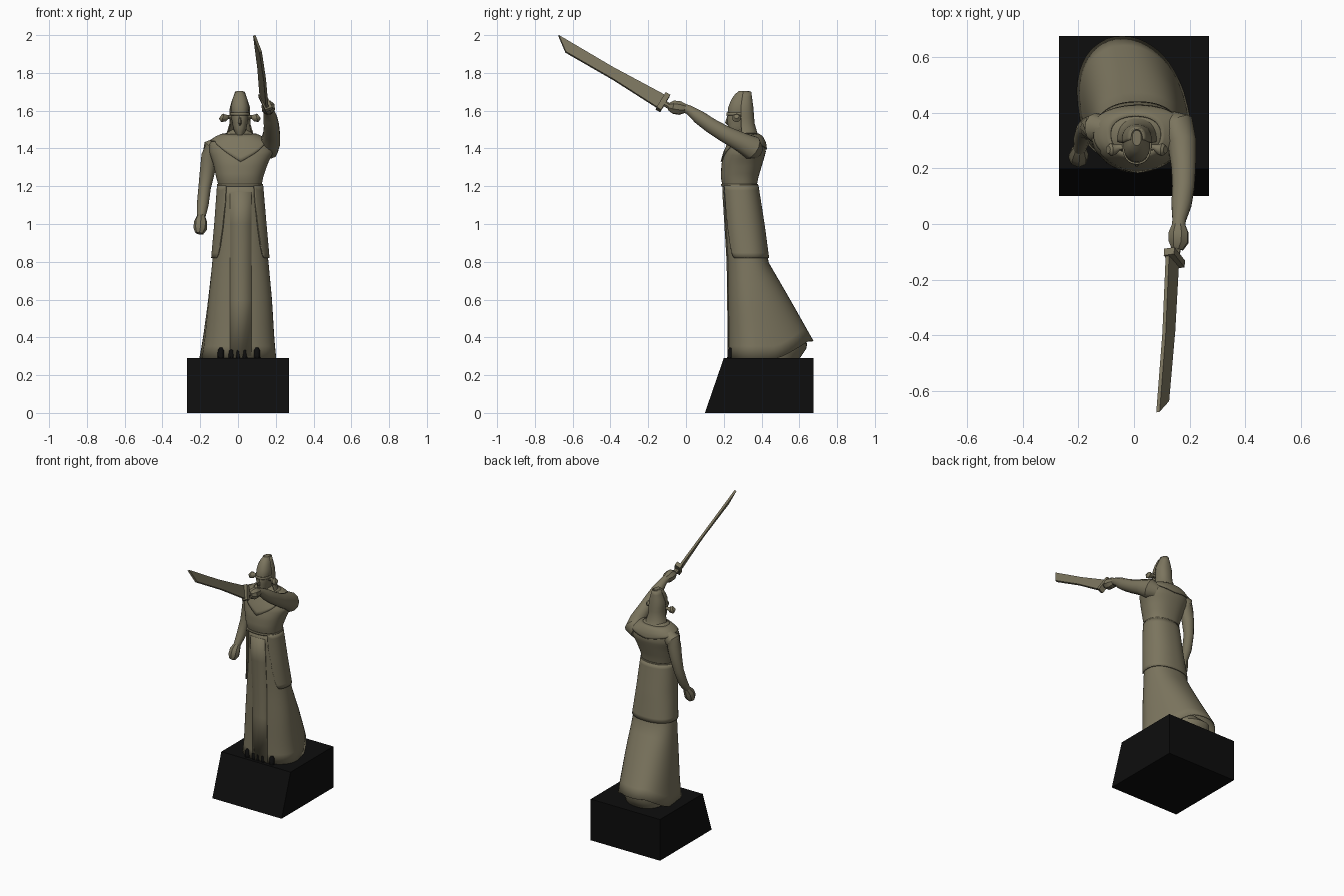
import bpy, bmesh, math
from mathutils import Vector

if "Cube" in bpy.data.objects:
    bpy.data.objects.remove(bpy.data.objects["Cube"])

def material(name, rgb):
    m = bpy.data.materials.new(name)
    m.diffuse_color = (*rgb, 1)
    m.use_nodes = True
    m.node_tree.nodes["Principled BSDF"].inputs["Base Color"].default_value = m.diffuse_color
    return m

STONE = material("olive stone", (0.2, 0.178, 0.113))
BLACK = material("black plinth", (0.004, 0.004, 0.004))

def finish(name, bm, mat=STONE, thick=0, smooth=35):
    bmesh.ops.recalc_face_normals(bm, faces=bm.faces)
    me = bpy.data.meshes.new(name)
    bm.to_mesh(me)
    bm.free()
    ob = bpy.data.objects.new(name, me)
    bpy.context.collection.objects.link(ob)
    me.materials.append(mat)
    if thick:
        s = ob.modifiers.new("thickness", 'SOLIDIFY')
        s.thickness, s.offset = thick, 0
    bpy.ops.object.select_all(action='DESELECT')
    ob.select_set(True)
    bpy.context.view_layer.objects.active = ob
    if smooth:
        bpy.ops.object.shade_smooth_by_angle(angle=math.radians(smooth))
    return ob

def skin(bm, rings, closed=True, caps=True):
    """Join rows of points into a surface."""
    vs = [[bm.verts.new(p) for p in r] for r in rings]
    n = len(vs[0])
    for a, b in zip(vs, vs[1:]):
        for i in range(n if closed else n - 1):
            j = (i + 1) % n
            bm.faces.new((a[i], a[j], b[j], b[i]))
    if caps:
        bm.faces.new(vs[0])
        bm.faces.new(vs[-1])

def surf(secs, a, z, off=0):
    """Point on a body; sections are (z, x0, x1, y0, ymid, y1, shear), angle 0 is the front."""
    lo, hi = secs[0], secs[-1]
    for s, t in zip(secs, secs[1:]):
        if s[0] <= z <= t[0]:
            lo, hi = s, t
            break
    f = min(1, max(0, (z - lo[0]) / (hi[0] - lo[0])))
    _, x0, x1, y0, ym, y1, sh = [p + (q - p) * f for p, q in zip(lo, hi)]
    s, c = math.sin(a), math.cos(a)
    e = 0.88
    s = math.copysign(abs(s) ** e, s)
    c = math.copysign(abs(c) ** e, c)
    y = ym - c * ((ym - y0 if c > 0 else y1 - ym) + off)
    return (x0 + x1) / 2 + s * ((x1 - x0) / 2 + off) + sh * max(0, -c), y, z

def shell(name, secs, zlo, zhi, off=0, a0=0, a1=2 * math.pi, n=48, rows=14, caps=False, thick=0):
    closed = a1 - a0 > 6.28
    bm = bmesh.new()
    angs = [a0 + (a1 - a0) * i / (n if closed else n - 1) for i in range(n)]
    rings = []
    for k in range(rows + 1):
        t = k / rows
        rings.append([surf(secs, a, zlo(a) + (zhi(a) - zlo(a)) * t, off) for a in angs])
    skin(bm, rings, closed, caps)
    return finish(name, bm, thick=thick)

def tube(name, pts, n=12, mat=STONE):
    """Limb through (x, y, z, radius) points."""
    bm = bmesh.new()
    P = [Vector(p[:3]) for p in pts]
    rings = []
    for i, p in enumerate(P):
        d = (P[min(i + 1, len(P) - 1)] - P[max(i - 1, 0)]).normalized()
        u = d.cross(Vector((0.3, 0.5, 1)) if abs(d.z) < .8 else Vector((0, 1, 0))).normalized()
        v = d.cross(u)
        r = pts[i][3]
        rings.append([p + r * (u * math.cos(2 * math.pi * k / n) + v * math.sin(2 * math.pi * k / n)) for k in range(n)])
    skin(bm, rings)
    return finish(name, bm, mat)

def const(z):
    return lambda a: z

# Plinth with sloping front
bm = bmesh.new()
skin(bm, [[(x, .1, 0), (x, .675, 0), (x, .675, .29), (x, .2, .29)] for x in (-.27, .27)])
finish("plinth", bm, BLACK, smooth=0)

# Long skirt, swept to the back
SKIRT = [(.285, -.19, .2, .225, .37, .71, -.06), (.38, -.175, .19, .225, .37, .672, -.05),
         (.6, -.153, .177, .223, .345, .548, -.02), (.8, -.133, .158, .22, .33, .432, 0),
         (1.0, -.115, .14, .208, .30, .405, 0), (1.21, -.1, .122, .195, .285, .372, 0)]
hem = lambda a: .288 + .092 * min(1, max(0, (-math.cos(a) - .3) / .6))
shell("skirt", SKIRT, hem, const(1.21), thick=.006)
UNDER = [(.285, -.15, .17, .24, .37, .6, -.05), (.36, -.15, .165, .24, .37, .65, -.05),
         (.45, -.12, .14, .24, .36, .55, -.03)]
shell("underskirt", UNDER, const(.285), const(.45), rows=6, caps=True)

# Overskirt open at the front with rounded corners
def over_hem(a):
    d = abs(a if a < math.pi else 2 * math.pi - a)
    return .82 + .3 * max(0, 1 - (d - .62) / .4) ** 3
shell("overskirt", SKIRT, over_hem, const(1.205), .007, .62, 2 * math.pi - .62, n=64, thick=.008)

# Front panel hanging between the overskirt halves
bm = bmesh.new()
skin(bm, [[(-.042, y + .003, z), (.014, y - .001, z), (.07, y + .003, z)]
          for z, y in ((.30, .224), (.6, .222), (.8, .219), (1.0, .207), (1.17, .196))], False, False)
finish("front_panel", bm, thick=.006)

# Torso
TORSO = [(1.19, -.1, .122, .195, .285, .372, 0), (1.25, -.116, .134, .184, .285, .384, 0),
         (1.32, -.132, .158, .188, .295, .405, 0), (1.38, -.152, .188, .205, .31, .423, 0),
         (1.43, -.152, .178, .228, .32, .417, 0), (1.46, -.115, .125, .243, .325, .402, 0),
         (1.485, -.055, .07, .262, .32, .37, 0), (1.5, -.03, .045, .27, .31, .35, 0)]
shell("torso", TORSO, const(1.19), const(1.5), rows=16, caps=True)
shell("belt", TORSO, const(1.198), const(1.212), .003, rows=1, thick=.006)

# Collar, pointed at the breast
def collar_edge(a):
    d = abs(a if a < math.pi else 2 * math.pi - a)
    return 1.33 + .11 * min(1, d / .95) - .045 * max(0, (d - 1.6) / 1.54)
shell("collar", TORSO, collar_edge, const(1.475), .004, n=64, rows=6, thick=.007)

# Arms with fists
tube("lowered_arm", [(-.10, .345, 1.42, .045), (-.135, .345, 1.40, .054), (-.148, .345, 1.36, .046),
     (-.162, .345, 1.28, .04), (-.177, .335, 1.19, .033), (-.187, .305, 1.1, .031), (-.195, .27, 1.04, .023)])
tube("lowered_fist", [(-.195, .275, 1.045, .021), (-.198, .25, 1.01, .035), (-.2, .238, .975, .036), (-.205, .232, .95, .022)], 8)
tube("raised_arm", [(.12, .36, 1.39, .05), (.155, .345, 1.405, .066), (.172, .29, 1.435, .053), (.178, .2, 1.48, .045),
     (.177, .13, 1.522, .041), (.17, .07, 1.565, .037), (.162, .015, 1.605, .025), (.16, -.01, 1.613, .025)])
tube("raised_fist", [(.16, 0, 1.612, .024), (.16, -.03, 1.614, .037), (.16, -.065, 1.618, .037), (.155, -.09, 1.62, .022)], 8)

# Sword
blade = [((.12, -.11, 1.68), (.155, -.15, 1.615)), ((.108, -.39, 1.83), (.142, -.385, 1.765)),
         ((.086, -.675, 1.998), (.12, -.637, 1.91))]
bm = bmesh.new()
skin(bm, blade, False, False)
finish("blade", bm, thick=.014, smooth=0)
tube("grip", [(.165, -.03, 1.59, .016), (.145, -.125, 1.645, .016)], 8)
d = Vector((-.04, -.54, .31)).normalized()
w = Vector((-.035, .04, .075)).normalized()
w = (w - d * w.dot(d)).normalized()
n = d.cross(w)
c = Vector((.145, -.122, 1.645))
bm = bmesh.new()
skin(bm, [[c + d * s * .014 + w * p * .05 + n * q * .02 for p, q in ((1, 1), (-1, 1), (-1, -1), (1, -1))] for s in (-1, 1)])
finish("crossguard", bm, smooth=0)

# Head with a tall rounded helmet
HEAD = [(1.47, -.008, .028, .235, .27, .31, 0), (1.5, -.024, .044, .224, .275, .335, 0),
        (1.56, -.035, .055, .217, .28, .346, 0), (1.62, -.038, .058, .224, .285, .348, 0),
        (1.66, -.03, .05, .24, .29, .345, 0), (1.69, -.018, .038, .262, .3, .338, 0),
        (1.705, -.006, .026, .282, .31, .336, 0)]
shell("head", HEAD, const(1.47), const(1.705), n=28, rows=14, caps=True)
shell("helmet_brim", HEAD, const(1.575), const(1.59), .003, n=28, rows=1, thick=.006)
tube("neck", [(.01, .315, 1.44, .042), (.01, .29, 1.53, .032)])
tube("nose", [(.01, .225, 1.58, .004), (.01, .214, 1.535, .009), (.01, .224, 1.525, .005)], 6)

# Veil falling behind the head to the shoulders
VEIL = [(1.41, -.08, .1, .26, .32, .422, 0), (1.47, -.06, .08, .25, .305, .378, 0),
        (1.53, -.042, .062, .24, .3, .36, 0), (1.62, -.04, .06, .24, .3, .353, 0),
        (1.7, -.012, .032, .26, .31, .342, 0)]
shell("veil", VEIL, const(1.42), const(1.7), 0, 1.45, 2 * math.pi - 1.45, n=24, rows=10, thick=.007)

# Side ornaments and toes
for s, side in ((-1, "right"), (1, "left")):
    tube(side + "_ear_ornament", [(.01 + s * x, .275 + dy, z, r) for x, dy, z, r in
         ((.035, 0, 1.565, .014), (.062, 0, 1.567, .01), (.078, -.006, 1.562, .019), (.092, -.008, 1.562, .024), (.103, -.008, 1.57, .014))], 10)
for i, x in enumerate((-.09, -.035, 0, .035, .1)):
    tube("toe_%d" % i, [(x, .235, .288, .018), (x, .237, .33, .017), (x, .24, .344, .009)], 10, BLACK)
